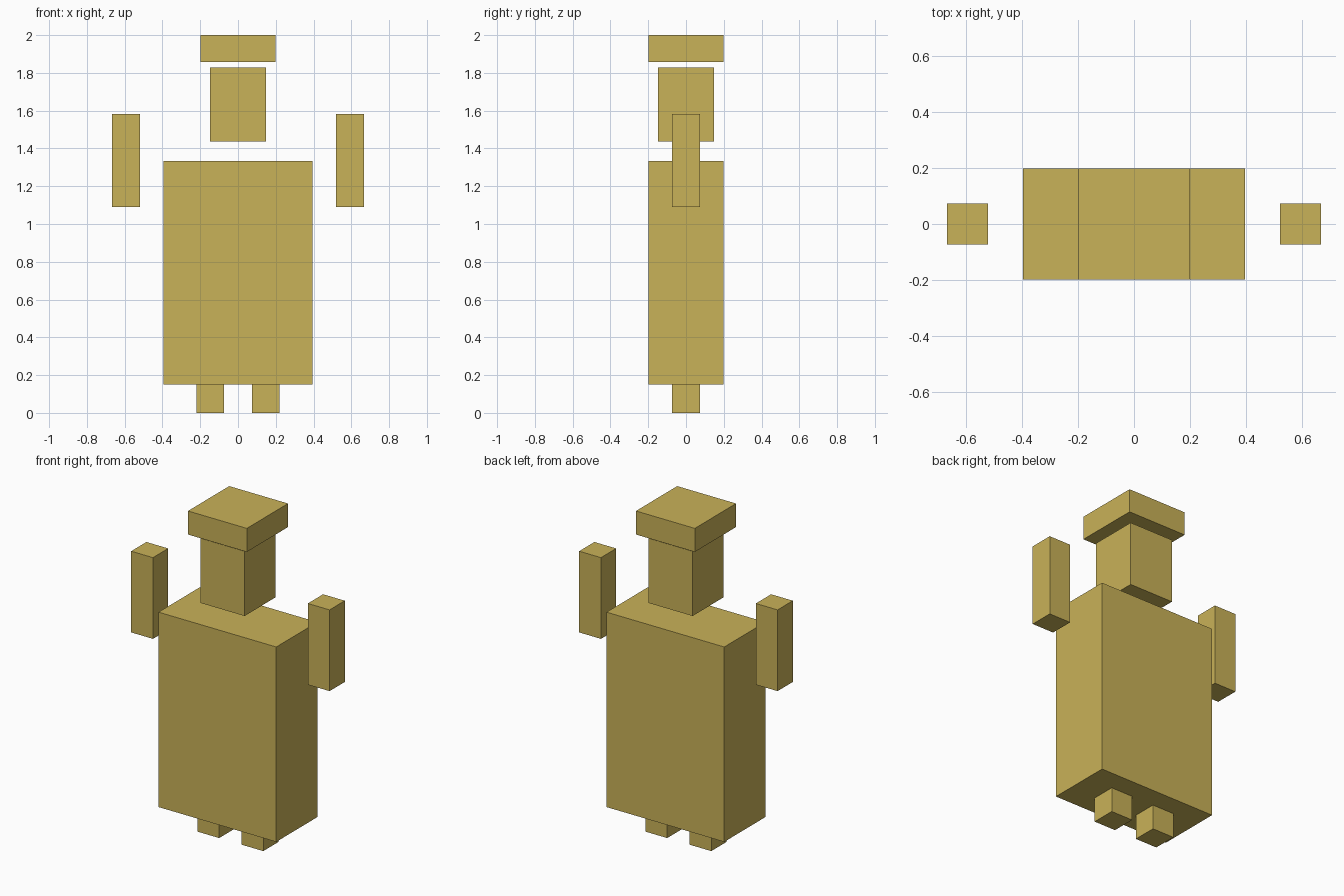
import bpy

if "Cube" in bpy.data.objects:
    bpy.data.objects.remove(bpy.data.objects["Cube"])

# Single flat colour
gold = bpy.data.materials.new("dull_gold")
gold.diffuse_color = (0.584, 0.445, 0.098, 1.0)
gold.use_nodes = True
gold.node_tree.nodes["Principled BSDF"].inputs["Base Color"].default_value = gold.diffuse_color


def box(name, x, width, depth, z0, z1):
    """Axis-aligned box centred on y = 0, spanning z0 to z1."""
    bpy.ops.mesh.primitive_cube_add(size=1, location=(x, 0, (z0 + z1) / 2))
    obj = bpy.context.object
    obj.name = name
    obj.scale = (width, depth, z1 - z0)
    bpy.ops.object.transform_apply(location=False, rotation=False, scale=True)
    obj.data.materials.append(gold)
    return obj


# Torso, floating head and flat hat
box("torso", 0, 0.79, 0.395, 0.15, 1.333)
box("head", 0, 0.296, 0.296, 1.436, 1.828)
box("hat", 0, 0.395, 0.395, 1.857, 2.0)

# Mirrored limbs: short legs and detached raised arms
for side, sign in (("left", -1), ("right", 1)):
    box(side + "_leg", sign * 0.148, 0.146, 0.146, 0.0, 0.15)
    box(side + "_arm", sign * 0.593, 0.146, 0.146, 1.09, 1.583)
